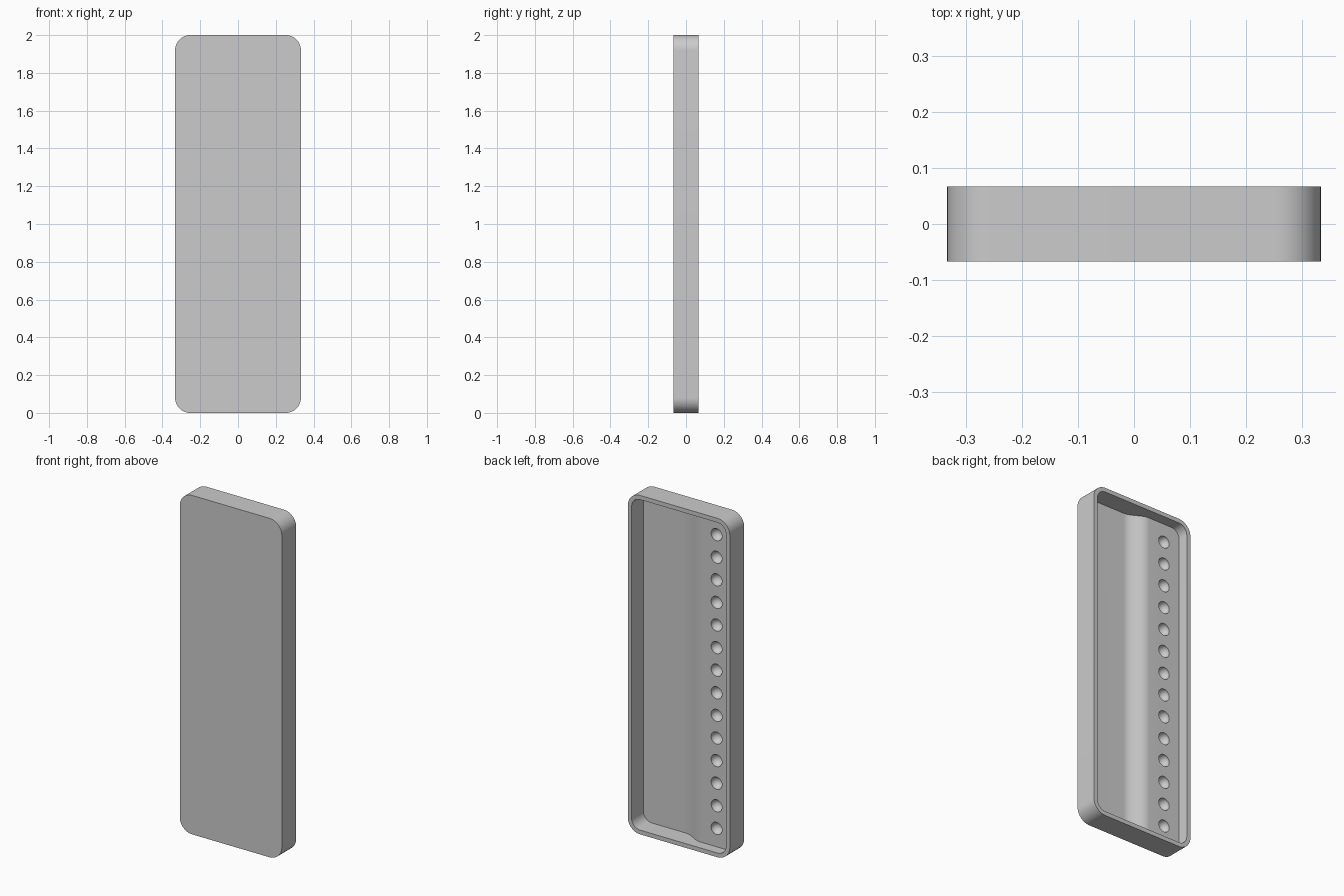
import bpy, bmesh, math
from mathutils import Matrix, Vector

W, D, H = 0.666, 0.134, 2.0      # overall size
WALL, RADIUS = 0.025, 0.08       # rim thickness, corner radius
DEEP, SHELF = -0.043, 0.005      # y of the deep floor and the raised shelf
HOLES, HOLE_X, HOLE_R = 14, -0.203, 0.036

cube = bpy.data.objects.get("Cube")
if cube:
    bpy.data.objects.remove(cube, do_unlink=True)

grey = bpy.data.materials.new("grey")
grey.use_nodes = True
grey.diffuse_color = (0.6, 0.6, 0.6, 1)
grey.node_tree.nodes["Principled BSDF"].inputs["Base Color"].default_value = (0.6, 0.6, 0.6, 1)


def add_object(name, bm):
    mesh = bpy.data.meshes.new(name)
    bmesh.ops.recalc_face_normals(bm, faces=bm.faces)
    bm.to_mesh(mesh)
    bm.free()
    mesh.materials.append(grey)
    obj = bpy.data.objects.new(name, mesh)
    bpy.context.collection.objects.link(obj)
    return obj


def extrude_outline(name, points, offset):
    bm = bmesh.new()
    face = bm.faces.new([bm.verts.new(p) for p in points])
    extruded = bmesh.ops.extrude_face_region(bm, geom=[face])["geom"]
    verts = [v for v in extruded if isinstance(v, bmesh.types.BMVert)]
    bmesh.ops.translate(bm, verts=verts, vec=offset)
    return add_object(name, bm)


def rounded_slab(name, inset, y0, y1, steps=12):
    r = RADIUS - inset
    points = []
    for corner, (sx, sz) in enumerate([(1, 1), (-1, 1), (-1, -1), (1, -1)]):
        for i in range(steps + 1):
            a = math.pi / 2 * (corner + i / steps)
            points.append((sx * (W / 2 - RADIUS) + r * math.cos(a), y0,
                           H / 2 + sz * (H / 2 - RADIUS) + r * math.sin(a)))
    return extrude_outline(name, points, (0, y1 - y0, 0))


def apply_boolean(target, cutter, operation):
    mod = target.modifiers.new("cut", 'BOOLEAN')
    mod.operation, mod.solver, mod.object = operation, 'EXACT', cutter
    graph = bpy.context.evaluated_depsgraph_get()
    graph.update()
    mesh = bpy.data.meshes.new_from_object(target.evaluated_get(graph))
    target.modifiers.clear()
    target.data = mesh
    bpy.data.objects.remove(cutter, do_unlink=True)


# Tray body
tray = rounded_slab("tray", 0, -D / 2, D / 2)

# Cavity open at the back, its floor rising in an S curve to a shelf
cavity = rounded_slab("cavity_cutter", WALL, -D, D)
floor = [(W, DEEP, -1)]
left, right, steps = 0.035, -0.10, 20
for i in range(steps + 1):
    t = i / steps
    rise = (1 - math.cos(math.pi * t)) / 2
    floor.append((left + (right - left) * t, DEEP + (SHELF - DEEP) * rise, -1))
floor += [(-W, SHELF, -1), (-W, 0.1, -1), (W, 0.1, -1)]
apply_boolean(cavity, extrude_outline("floor_cutter", floor, (0, 0, 4)), 'INTERSECT')
apply_boolean(tray, cavity, 'DIFFERENCE')

# Row of round sockets along the shelf
bm = bmesh.new()
for i in range(HOLES):
    place = Matrix.Translation(Vector((HOLE_X, SHELF, H * (i + 1) / (HOLES + 1))))
    bmesh.ops.create_uvsphere(bm, u_segments=32, v_segments=15, radius=HOLE_R,
                              matrix=place @ Matrix.Rotation(math.pi / 2, 4, 'X'))
apply_boolean(tray, add_object("socket_cutter", bm), 'DIFFERENCE')

# Smooth the curves and keep the rims sharp
bpy.ops.object.select_all(action='DESELECT')
tray.select_set(True)
bpy.context.view_layer.objects.active = tray
bpy.ops.object.shade_smooth_by_angle(angle=math.radians(30))
